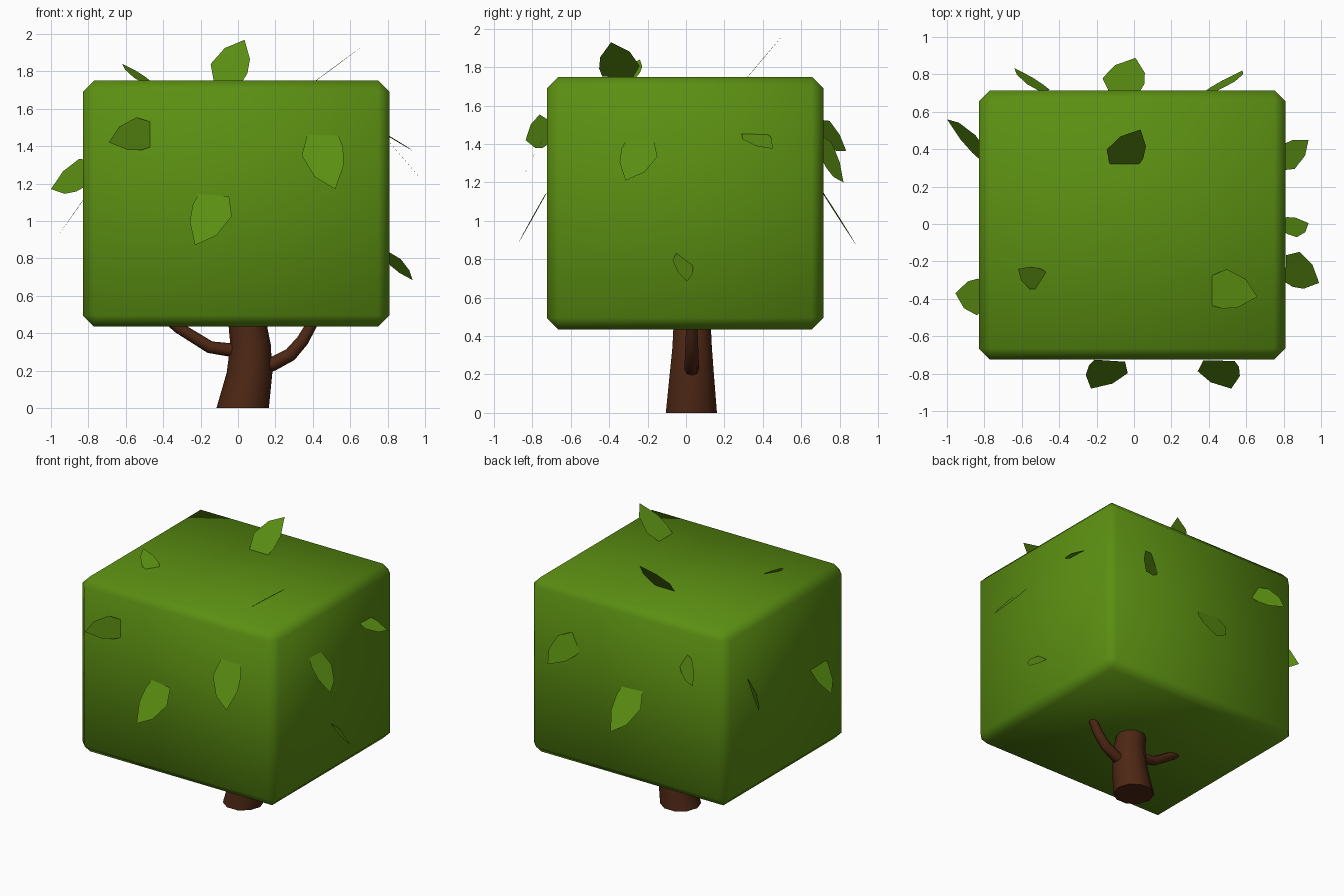
import bpy, bmesh, math
from mathutils import Vector

if "Cube" in bpy.data.objects:
    bpy.data.objects.remove(bpy.data.objects["Cube"])


def material(name, rgb):
    m = bpy.data.materials.new(name)
    m.diffuse_color = (*rgb, 1)
    m.use_nodes = True
    m.node_tree.nodes["Principled BSDF"].inputs["Base Color"].default_value = m.diffuse_color
    return m


GREEN = material("leaf green", (0.105, 0.275, 0.006))
BROWN = material("bark brown", (0.075, 0.02, 0.007))


def finish(name, bm, mat, smooth=True):
    me = bpy.data.meshes.new(name)
    bm.to_mesh(me)
    bm.free()
    me.materials.append(mat)
    for p in me.polygons:
        p.use_smooth = smooth
    ob = bpy.data.objects.new(name, me)
    bpy.context.collection.objects.link(ob)
    return ob


def tube(name, path, sides, level=False):
    """Skin rings (x, y, z, radius) into a capped tube; level keeps rings horizontal."""
    bm = bmesh.new()
    pts = [Vector(p[:3]) for p in path]
    rings = []
    for i, p in enumerate(pts):
        d = pts[min(i + 1, len(pts) - 1)] - pts[max(i - 1, 0)]
        side = Vector((1, 0, 0)) if level else Vector((0, 1, 0))
        up = Vector((0, 1, 0)) if level else d.normalized().cross(side)
        rings.append([bm.verts.new(p + path[i][3] * (math.cos(a) * side + math.sin(a) * up))
                      for a in (2 * math.pi * k / sides for k in range(sides))])
    for a, b in zip(rings, rings[1:]):
        for k in range(sides):
            n = (k + 1) % sides
            bm.faces.new((a[k], a[n], b[n], b[k]))
    caps = [bm.faces.new(rings[0]), bm.faces.new(rings[-1])]
    bmesh.ops.recalc_face_normals(bm, faces=bm.faces)
    for e in {e for f in caps for e in f.edges}:
        e.smooth = False
    return finish(name, bm, BROWN)


# Leafy crown: chamfered block with soft shading
bm = bmesh.new()
bmesh.ops.create_cube(bm, size=1)
for v in bm.verts:
    v.co = Vector((v.co.x * 1.64 - 0.01, v.co.y * 1.44 - 0.005, v.co.z * 1.315 + 1.0925))
bmesh.ops.bevel(bm, geom=list(bm.edges), offset=0.06, segments=1, affect='EDGES')
finish("crown", bm, GREEN)

# Trunk and two branches
tube("trunk", [(0.025, 0.028, 0, 0.14), (0.062, 0.03, 0.19, 0.122),
               (0.067, 0.032, 0.34, 0.108), (0.055, 0.032, 0.42, 0.104),
               (0.04, 0.032, 0.55, 0.095)], 10, level=True)
tube("left_branch", [(0.03, 0.03, 0.30, 0.036), (-0.04, 0.03, 0.31, 0.036),
                     (-0.15, 0.03, 0.325, 0.033), (-0.32, 0.03, 0.43, 0.03),
                     (-0.40, 0.03, 0.50, 0.028)], 8)
tube("right_branch", [(0.10, 0.03, 0.21, 0.038), (0.185, 0.03, 0.235, 0.038),
                      (0.28, 0.03, 0.285, 0.036), (0.345, 0.03, 0.36, 0.033),
                      (0.385, 0.03, 0.43, 0.03), (0.42, 0.03, 0.50, 0.028)], 8)

# One lopsided leaf outline: (along stem, across), in leaf lengths
OUTLINE = [(-0.05, 0.25), (0.3, 0.41), (0.72, 0.28), (1, 0),
           (0.6, -0.22), (0.28, -0.27), (0.06, -0.24)]


def leaf(name, base, tip, bulge):
    """Flat leaf from base to tip, with its fuller side towards the bulge point."""
    base, axis = Vector(base), Vector(tip) - Vector(base)
    across = Vector(bulge) - base
    across -= across.project(axis)
    across = across.normalized() * axis.length
    bm = bmesh.new()
    bm.faces.new([bm.verts.new(base + axis * u + across * v) for u, v in OUTLINE])
    finish(name, bm, GREEN, False)


# Front leaves
leaf("front_leaf_1", (-.46, -.72, 1.46), (-.69, -.835, 1.42), (-.58, -.78, 1.53))
leaf("front_leaf_2", (-.13, -.73, 1.14), (-.23, -.88, .87), (-.045, -.80, 1.02))
leaf("front_leaf_3", (.455, -.73, 1.46), (.52, -.88, 1.17), (.345, -.80, 1.325))
# Right leaves
leaf("right_leaf_1", (.81, -.24, 1.42), (.99, -.315, 1.21), (.875, -.145, 1.345))
leaf("right_leaf_2", (.77, .34, 1.475), (.933, .45, 1.375), (.89, .33, 1.405))
leaf("right_leaf_3", (.80, -.01, .81), (.933, .005, .684), (.92, -.06, .745))
# Left leaves
leaf("left_leaf_1", (-.80, .36, 1.25), (-1, .56, 1.17), (-.83, .455, 1.337))
leaf("left_leaf_2", (-.79, -.37, 1.165), (-.955, -.37, .93), (-.83, -.48, 1.11))
# Top leaves
leaf("top_leaf_1", (-.053, .317, 1.745), (.035, .505, 1.968), (-.147, .39, 1.83))
leaf("top_leaf_2", (-.48, -.30, 1.74), (-.62, -.24, 1.84), (-.553, -.358, 1.76))
leaf("top_leaf_3", (.41, -.36, 1.745), (.66, -.39, 1.93), (.50, -.25, 1.81))
# Back leaves
leaf("back_leaf_1", (-.05, .71, 1.15), (.008, .888, .87), (-.147, .765, 1.07))
leaf("back_leaf_2", (-.47, .71, 1.47), (-.64, .834, 1.365), (-.62, .786, 1.48))
leaf("back_leaf_3", (.41, .71, 1.38), (.58, .82, 1.20), (.53, .75, 1.44))
